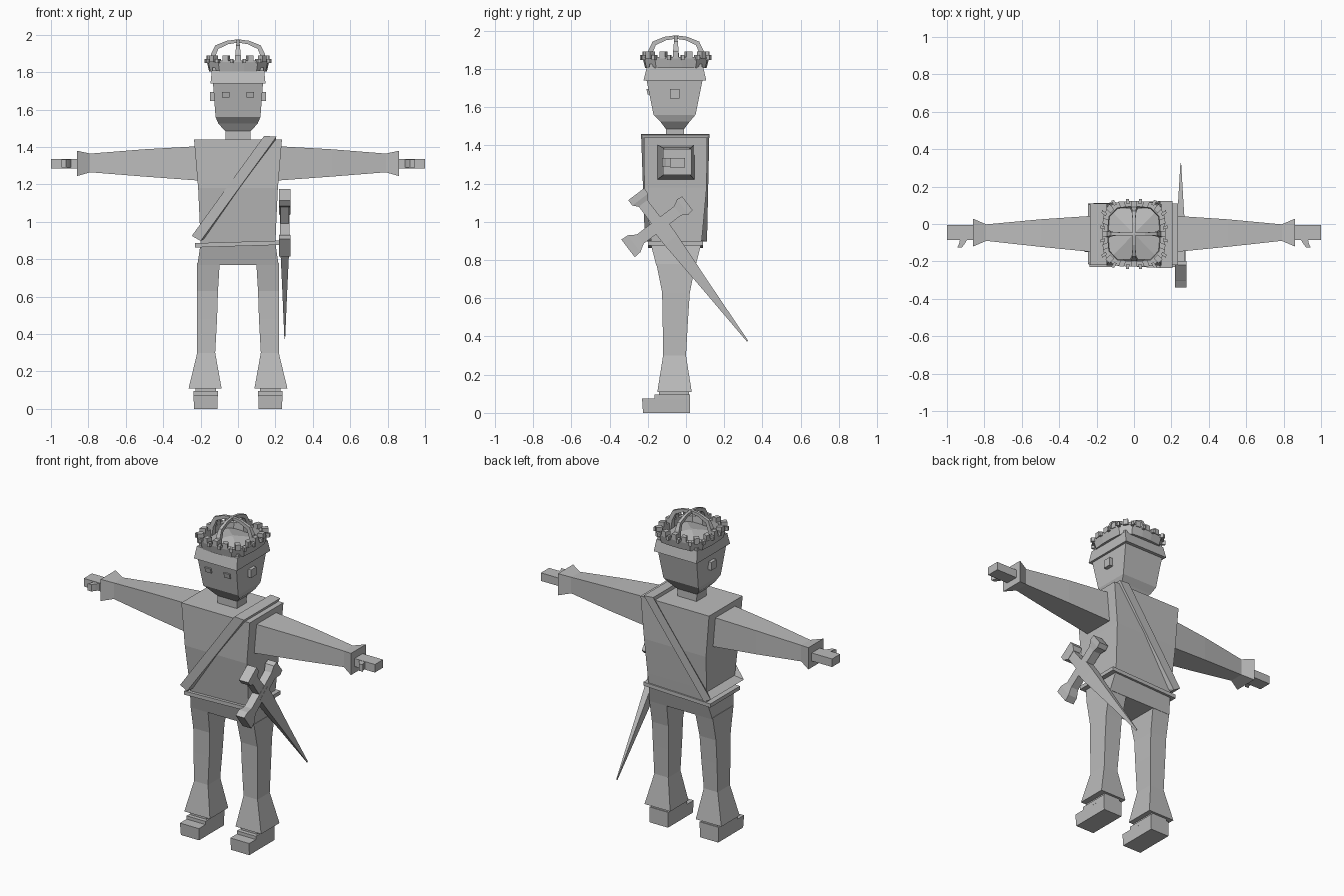
import bpy, bmesh, math
from mathutils import Vector

if "Cube" in bpy.data.objects:
    bpy.data.objects.remove(bpy.data.objects["Cube"])

grey = bpy.data.materials.new("plain grey")
grey.diffuse_color = (0.5, 0.5, 0.5, 1)
grey.use_nodes = True
grey.node_tree.nodes["Principled BSDF"].inputs["Base Color"].default_value = grey.diffuse_color


def finish(name, bm):
    bmesh.ops.recalc_face_normals(bm, faces=bm.faces)
    me = bpy.data.meshes.new(name)
    bm.to_mesh(me)
    bm.free()
    me.materials.append(grey)
    ob = bpy.data.objects.new(name, me)
    bpy.context.collection.objects.link(ob)
    return ob


def skin(bm, sections, closed=False):
    """Bridge equal-sized point loops; cap the ends unless closed."""
    rings = [[bm.verts.new(p) for p in s] for s in sections]
    n = len(rings[0])
    pairs = list(zip(rings, rings[1:]))
    if closed:
        pairs.append((rings[-1], rings[0]))
    else:
        bm.faces.new(rings[0])
        bm.faces.new(rings[-1])
    for a, b in pairs:
        for i in range(n):
            j = (i + 1) % n
            bm.faces.new((a[i], a[j], b[j], b[i]))


def loft(name, sections, closed=False):
    bm = bmesh.new()
    skin(bm, sections, closed)
    return finish(name, bm)


def rz(z, x0, x1, y0, y1):
    return [(x0, y0, z), (x1, y0, z), (x1, y1, z), (x0, y1, z)]


def rx(x, y0, y1, z0, z1):
    return [(x, y0, z0), (x, y1, z0), (x, y1, z1), (x, y0, z1)]


def box(name, x0, x1, y0, y1, z0, z1):
    return loft(name, [rz(z0, x0, x1, y0, y1), rz(z1, x0, x1, y0, y1)])


def mirror(ob):
    m = ob.modifiers.new("mirror", 'MIRROR')
    m.use_axis[0] = True
    return ob


# Torso, pelvis and belt
loft("torso", [rz(0.88, -.2, .2, -.18, .08), rz(0.96, -.203, .203, -.19, .088),
               rz(1.18, -.213, .213, -.218, .108), rz(1.44, -.235, .235, -.22, .11)])
loft("pelvis", [rz(0.77, -.217, .217, -.155, .05), rz(0.885, -.2, .2, -.185, .08)])
belt = box("belt", -.23, .23, -.2, .09, 0.87, 0.893)
for v in belt.data.vertices:
    v.co.z += v.co.x * 0.03


# Sash: one closed band over the shoulder and round the opposite hip
def sash_hip(y, s):
    return [(-.195, y, .955), (-.18, y, .91), (-.2, y + s, .898), (-.247, y + s, .925)]


def sash_shoulder(y, s):
    return [(.135, y, 1.43), (.2, y, 1.43), (.205, y + s, 1.455), (.14, y + s, 1.46)]


loft("sash", [sash_hip(-.18, -.035), sash_shoulder(-.21, -.025),
              sash_shoulder(.1, .022), sash_hip(.075, .035)], closed=True)

# Arms with flared cuffs, hands and thumbs
mirror(loft("arm", [rx(.2, -.152, .045, 1.22, 1.405), rx(.5, -.122, .025, 1.242, 1.388),
                    rx(.79, -.09, -.002, 1.265, 1.365), rx(.86, -.12, .028, 1.245, 1.38)]))
mirror(box("hand", .84, 1.0, -.085, -.005, 1.285, 1.335))
mirror(loft("thumb", [[(.89, -.08, 1.29), (.93, -.08, 1.29), (.93, -.08, 1.333), (.89, -.08, 1.333)],
                      [(.905, -.105, 1.29), (.935, -.105, 1.29), (.935, -.105, 1.333), (.905, -.105, 1.333)],
                      [(.92, -.125, 1.29), (.945, -.125, 1.29), (.945, -.125, 1.333), (.92, -.125, 1.333)]]))

# Legs with flared trouser bottoms, and stepped shoes
mirror(loft("leg", [rz(.78, .098, .218, -.155, .05), rz(.63, .107, .22, -.125, .02),
                    rz(.48, .112, .22, -.122, .01), rz(.3, .122, .218, -.12, 0),
                    rz(.11, .088, .264, -.15, .03)]))
mirror(loft("shoe", [rz(0, .11, .235, -.225, .02), rz(.075, .108, .238, -.23, .02)]))
mirror(box("shoe_instep", .108, .238, -.165, .02, .07, .095))
mirror(box("ankle", .118, .228, -.14, .015, .09, .12))

# Head, ears, eyes and hair
loft("head", [rz(1.43, -.065, .065, -.105, -.01), rz(1.485, -.068, .068, -.105, -.01),
              rz(1.525, -.105, .105, -.135, .02), rz(1.56, -.12, .12, -.17, .05),
              rz(1.76, -.135, .135, -.21, .09)])
mirror(box("ear", .12, .15, -.085, -.035, 1.645, 1.695))
mirror(loft("eye", [rz(1.665, .045, .085, -.2, -.18), rz(1.695, .045, .085, -.207, -.18)]))
loft("hair", [rz(1.74, -.147, .147, -.222, .106), rz(1.81, -.14, .14, -.205, .09)])

# Crown: rounded-square band, cap lining, battlements, studs and two arches
CY = -.053


def around(t, r, z):
    c, s = math.cos(t), math.sin(t)
    k = r / (c ** 4 + s ** 4) ** .25
    return Vector((k * c, CY + k * s * 1.04, z))


def crown_loop(r, z):
    return [around(math.tau * (i + .5) / 16, r, z) for i in range(16)]


loft("crown_band", [crown_loop(.155, 1.805), crown_loop(.168, 1.862),
                    crown_loop(.14, 1.862), crown_loop(.135, 1.805)], closed=True)
loft("crown_cap", [rz(1.8, -.135, .135, -.19, .085), rz(1.825, -.135, .135, -.19, .085),
                   rz(1.855, -.01, .01, CY - .01, CY + .01)])


def crown_blocks(name, count, r0, r1, w, z0, z1, phase=0):
    bm = bmesh.new()
    for i in range(count):
        t = math.tau * (i + phase) / count
        p, q = around(t, r0, 0), around(t, r1, 0)
        side = (around(t + .01, r1, 0) - around(t - .01, r1, 0)).normalized() * w / 2
        pts = [p - side, q - side, q + side, p + side]
        skin(bm, [[a + Vector((0, 0, z)) for a in pts] for z in (z0, z1)])
    finish(name, bm)


crown_blocks("crown_battlements", 16, .138, .168, .03, 1.855, 1.89)
crown_blocks("crown_studs", 16, .155, .18, .016, 1.848, 1.872, .5)

half = [(.152, 1.84, .018), (.143, 1.9, .014), (.122, 1.943, .01), (.06, 1.968, .008), (0, 1.976, .008)]
path = half + [(-a, z, w) for a, z, w in half[-2::-1]]
for name, turn in (("crown_arch_side", False), ("crown_arch_front", True)):
    secs = []
    for a, z, w in path:
        ring = []
        for k, s in ((1, -1), (1, 1), (.86, 1), (.86, -1)):
            u, h = a * k, z - (.018 if k < 1 else 0)
            ring.append((s * w, CY + u, h) if turn else (u, CY + s * w, h))
        secs.append(ring)
    loft(name, secs)

# Sword hung at the hip: d runs down the blade, g along the guard
d, g, origin = Vector((0, .604, -.797)), Vector((0, .797, .604)), Vector((.25, -.14, .985))


def sword_part(name, along, across, rows):
    """rows: distance along, half width across, half thickness in x"""
    secs = []
    for t, w, h in rows:
        c = origin + along * t
        secs.append([c + across * (w * a) + Vector((h * b, 0, 0))
                     for a, b in ((-1, -1), (1, -1), (1, 1), (-1, 1))])
    loft(name, secs)


sword_part("sword_blade", d, g, [(0, .045, .026), (.1, .043, .025), (.4, .024, .014), (.765, .004, .002)])
sword_part("sword_guard", g, d, [(-.205, .058, .03), (-.165, .055, .03), (-.125, .03, .025),
                                 (.12, .03, .025), (.155, .05, .03), (.185, .045, .03)])
sword_part("sword_grip", d, g, [(-.16, .028, .024), (0, .03, .024)])
sword_part("sword_pommel", d, g, [(-.2, .052, .032), (-.165, .052, .032), (-.14, .03, .026)])
